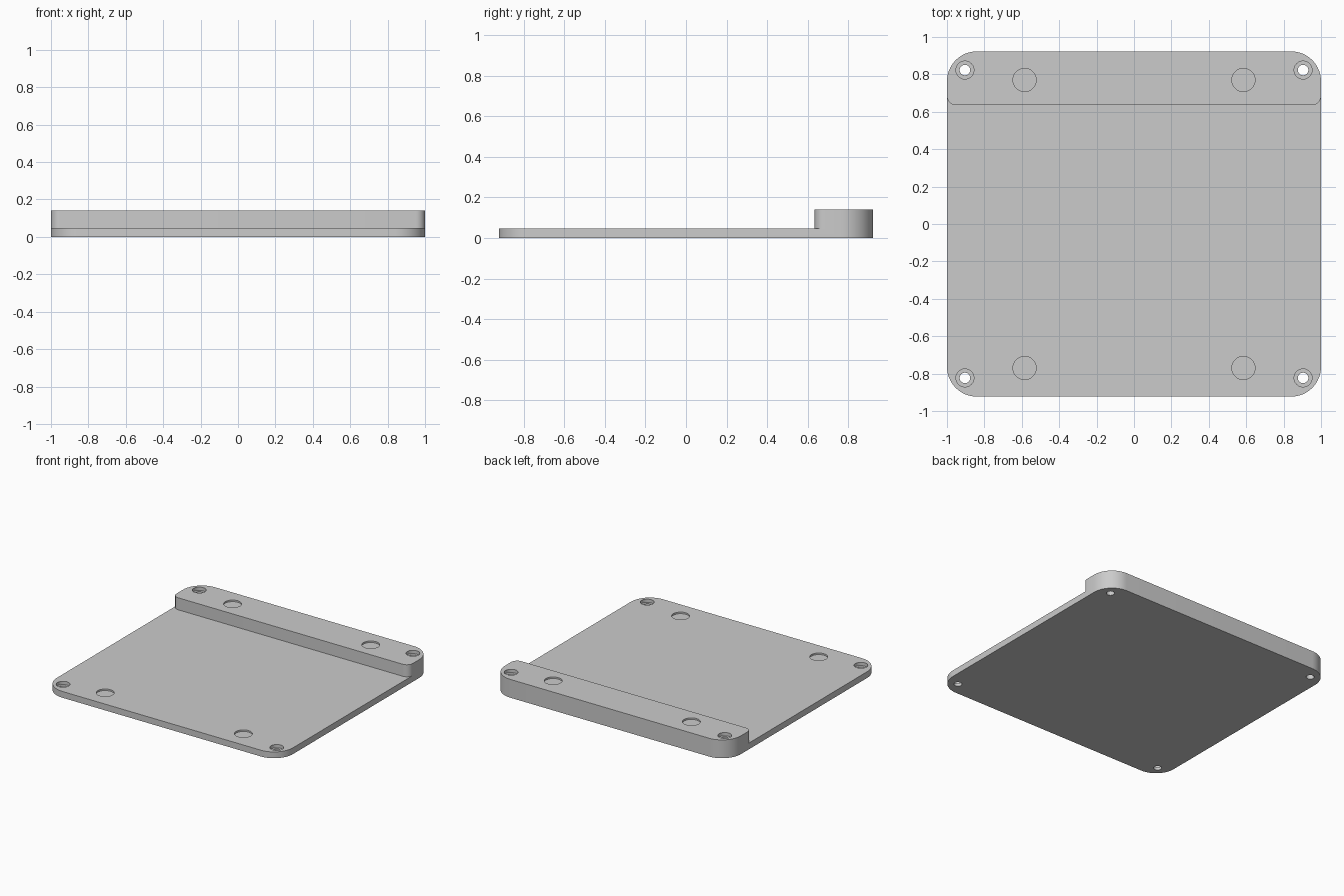
import bpy, bmesh, math

cube = bpy.data.objects.get("Cube")
if cube:
    bpy.data.objects.remove(cube, do_unlink=True)

HALF_X, HALF_Y = 1.0, 0.923
PLATE_Z, RAIL_Z = 0.048, 0.14
RAIL_FRONT, RAIL_ROUND = 0.635, 0.05
CORNER = 0.16

grey = bpy.data.materials.new("light grey plastic")
grey.use_nodes = True
grey.diffuse_color = (0.6, 0.6, 0.6, 1)
grey.node_tree.nodes["Principled BSDF"].inputs["Base Color"].default_value = (0.6, 0.6, 0.6, 1)


def arc(cx, cy, r, start, end, steps):
    angles = [math.radians(start + (end - start) * i / steps) for i in range(steps + 1)]
    return [(cx + r * math.cos(a), cy + r * math.sin(a)) for a in angles]


def prism(name, outline, z0, z1):
    """Upright solid with the given plan outline."""
    bm = bmesh.new()
    face = bm.faces.new([bm.verts.new((x, y, z0)) for x, y in outline])
    top = bmesh.ops.extrude_face_region(bm, geom=[face])["geom"]
    verts = [v for v in top if isinstance(v, bmesh.types.BMVert)]
    bmesh.ops.translate(bm, verts=verts, vec=(0, 0, z1 - z0))
    bmesh.ops.recalc_face_normals(bm, faces=bm.faces)
    return finish(name, bm)


def finish(name, bm):
    mesh = bpy.data.meshes.new(name)
    bm.to_mesh(mesh)
    bm.free()
    obj = bpy.data.objects.new(name, mesh)
    bpy.context.collection.objects.link(obj)
    return obj


def turned_cutters(name, profile, places, steps=40):
    """Stepped round cutters; profile is (radius, z), bottom to top."""
    bm = bmesh.new()
    for px, py, pz in places:
        rings = [[bm.verts.new((px + x, py + y, pz + z))
                  for x, y in arc(0, 0, r, 0, 360, steps)[:-1]] for r, z in profile]
        for low, high in zip(rings, rings[1:]):
            for i in range(steps):
                j = (i + 1) % steps
                bm.faces.new((low[i], low[j], high[j], high[i]))
        bm.faces.new(rings[0][::-1])
        bm.faces.new(rings[-1])
    bmesh.ops.recalc_face_normals(bm, faces=bm.faces)
    return finish(name, bm)


# Body with rounded corners
cx, cy = HALF_X - CORNER, HALF_Y - CORNER
outline = []
for sx, sy, start in ((1, 1, 0), (-1, 1, 90), (-1, -1, 180), (1, -1, 270)):
    outline += arc(sx * cx, sy * cy, CORNER, start, start + 90, 16)
body = prism("plate_with_back_rail", outline, 0, RAIL_Z)

# Cut the plate down in front of the rail, leaving rounded rail ends
edge = RAIL_FRONT + RAIL_ROUND
right_end = arc(HALF_X - RAIL_ROUND, edge, RAIL_ROUND, 0, -90, 8)
left_end = [(-x, y) for x, y in reversed(right_end)]
step = [(-1.2, -1.2), (1.2, -1.2), (1.2, edge)] + right_end + left_end + [(-1.2, edge)]
cutters = [prism("step_cutter", step, PLATE_Z, 0.3)]

# Counterbored screw holes and shallow round recesses
tops = ((-1, PLATE_Z), (1, RAIL_Z))
screws = [(sx * 0.904, sy * 0.823, z) for sx in (-1, 1) for sy, z in tops]
recesses = [(sx * 0.585, sy * 0.77, z) for sx in (-1, 1) for sy, z in tops]
cutters.append(turned_cutters(
    "screw_hole_cutter", [(0.028, -0.2), (0.028, -0.025), (0.048, -0.025), (0.048, 0.05)], screws))
cutters.append(turned_cutters("recess_cutter", [(0.062, -0.012), (0.062, 0.05)], recesses))

for cutter in cutters:
    cutter.hide_render = True
    mod = body.modifiers.new(cutter.name, "BOOLEAN")
    mod.operation = "DIFFERENCE"
    mod.solver = "EXACT"
    mod.object = cutter

# Bake the cuts and remove the cutters
deps = bpy.context.evaluated_depsgraph_get()
mesh = bpy.data.meshes.new_from_object(body.evaluated_get(deps))
body.modifiers.clear()
body.data = mesh
for cutter in cutters:
    bpy.data.objects.remove(cutter, do_unlink=True)

# Smooth round walls, sharp rims
mesh.materials.clear()
mesh.materials.append(grey)
for poly in mesh.polygons:
    poly.material_index = 0
    poly.use_smooth = True
mesh.set_sharp_from_angle(angle=math.radians(30))
